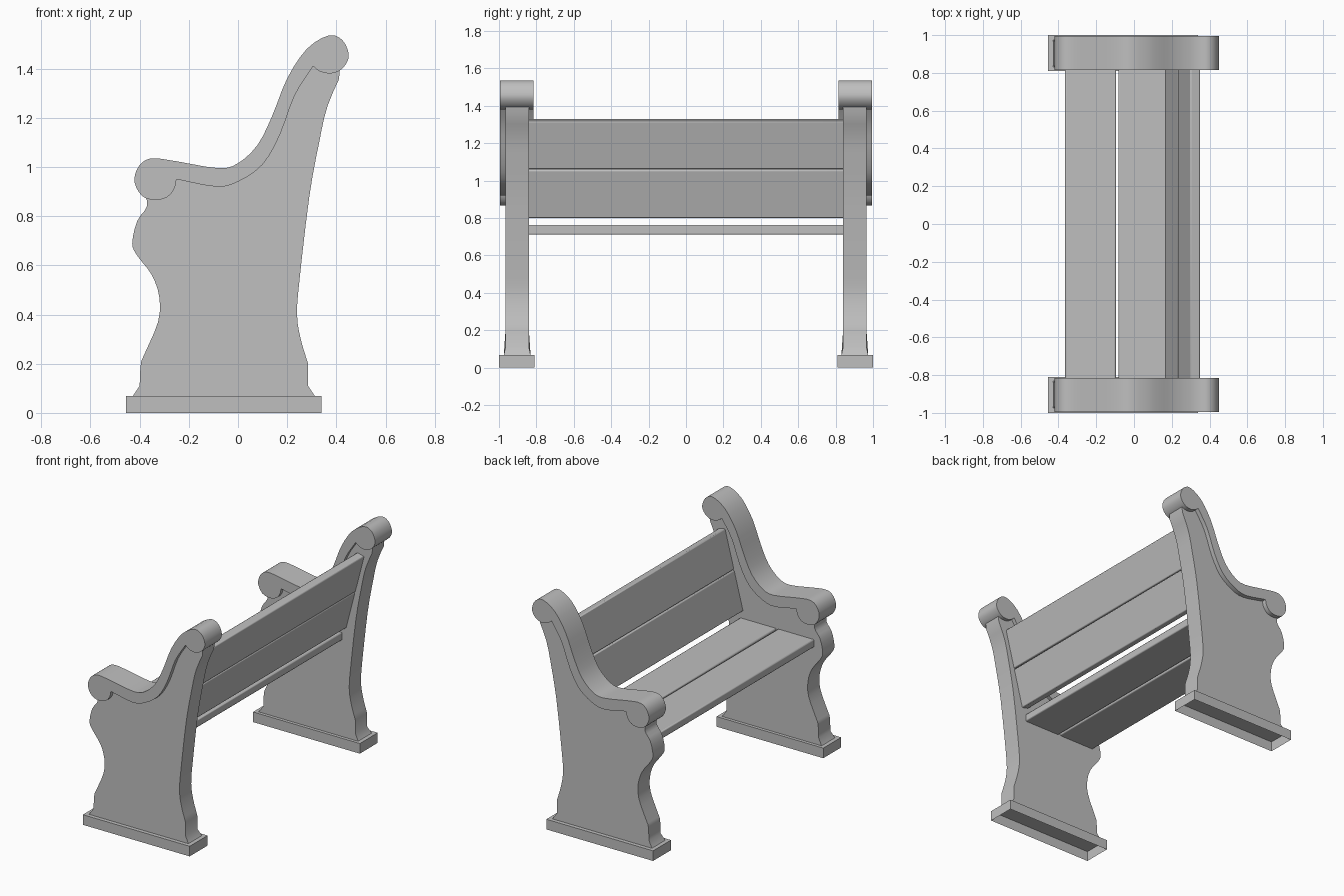
import bpy, bmesh, math
from mathutils import Vector

cube = bpy.data.objects.get("Cube")
if cube:
    bpy.data.objects.remove(cube, do_unlink=True)

stone = bpy.data.materials.new("warmless grey")
stone.use_nodes = True
GREY = (0.52, 0.52, 0.52, 1)
stone.diffuse_color = GREY
stone.node_tree.nodes["Principled BSDF"].inputs["Base Color"].default_value = GREY


def spline(pts, steps=3):
    """Smooth curve through the points; the last point is left to the next run."""
    p = [Vector(q) for q in pts]
    p = [p[0] * 2 - p[1]] + p + [p[-1] * 2 - p[-2]]
    out = []
    for a, b, c, d in zip(p, p[1:], p[2:], p[3:]):
        for i in range(steps):
            t = i / steps
            out.append(0.5 * (2 * b + (c - a) * t + (2 * a - 5 * b + 4 * c - d) * t * t
                              + (3 * b - a - 3 * c + d) * t ** 3))
    return out


def extrude(name, outline, y0, y1, flare=None, bevel=0, open_bottom=False):
    """Extrude an x-z outline from y0 to y1."""
    bm = bmesh.new()
    face = bm.faces.new([bm.verts.new((x, y0, z)) for x, z in outline])
    ext = bmesh.ops.extrude_face_region(bm, geom=[face])["geom"]
    for v in ext:
        if isinstance(v, bmesh.types.BMVert):
            v.co.y = y1
    mid = (y0 + y1) / 2
    if flare:
        height, scale = flare
        for v in bm.verts:
            if v.co.z < height:
                v.co.y = mid + (v.co.y - mid) * scale
    bmesh.ops.recalc_face_normals(bm, faces=bm.faces)
    if open_bottom:
        bm.faces.ensure_lookup_table()
        low = [f for f in bm.faces if f.normal.z < -0.9]
        bmesh.ops.delete(bm, geom=low, context="FACES_ONLY")
    mesh = bpy.data.meshes.new(name)
    bm.to_mesh(mesh)
    bm.free()
    obj = bpy.data.objects.new(name, mesh)
    bpy.context.collection.objects.link(obj)
    mesh.materials.append(stone)
    if bevel:
        mod = obj.modifiers.new("soft edges", "BEVEL")
        mod.width = bevel
        mod.segments = 2
    bpy.ops.object.select_all(action="DESELECT")
    obj.select_set(True)
    bpy.context.view_layer.objects.active = obj
    bpy.ops.object.shade_smooth_by_angle(angle=math.radians(35))
    return obj


# Side panel: wavy front edge, sloping back edge, top hidden inside the cap
front_edge = spline([(-.38, .9), (-.37, .84), (-.41, .78), (-.43, .69), (-.41, .64),
                     (-.35, .56), (-.32, .47), (-.325, .37), (-.38, .24), (-.395, .2),
                     (-.4, .11)]) + [Vector((-.4, .11)), Vector((-.43, .065))]
back_edge = [Vector((.315, .065)), Vector((.285, .11))] + spline(
    [(.285, .2), (.255, .3), (.24, .4), (.25, .54), (.29, .88), (.33, 1.1),
     (.365, 1.25), (.435, 1.41)])
hidden_top = [Vector(q) for q in [(.42, 1.46), (.33, 1.47), (.25, 1.38), (.19, 1.23),
                                  (.12, 1.08), (.03, .98), (-.09, .955), (-.33, .98)]]
panel = front_edge + back_edge + hidden_top

# Armrest cap: a band with a scroll at each end
cap = spline([(-.25, .95), (-.26, .91), (-.29, .876), (-.34, .866), (-.39, .882),
              (-.42, .935), (-.413, .985), (-.385, 1.022), (-.34, 1.035), (-.25, 1.023),
              (-.08, .995), (0, 1.015), (.08, 1.09), (.14, 1.21), (.2, 1.36), (.28, 1.48),
              (.37, 1.535), (.425, 1.515), (.45, 1.46), (.44, 1.42), (.41, 1.39),
              (.37, 1.38), (.33, 1.39), (.305, 1.41)])
cap += spline([(.305, 1.41), (.23, 1.29), (.17, 1.13), (.1, 1.01), (0, .94),
               (-.09, .92), (-.25, .95)])

plinth = [(-.455, 0), (.34, 0), (.34, .068), (-.455, .068)]

for side, s in (("left", 1), ("right", -1)):
    extrude("end_panel_" + side, panel, s * .84, s * .965, flare=(.1, 1.15))
    extrude("armrest_cap_" + side, cap, s * .815, s * .995)
    extrude("plinth_" + side, plinth, s * .81, s, open_bottom=True)


def slat(name, start, along, length, thick):
    """Plank whose section starts at a corner and runs along a direction."""
    a = Vector(start)
    d = Vector(along).normalized()
    n = Vector((d.y, -d.x))
    outline = [a, a + d * length, a + d * length + n * thick, a + n * thick]
    extrude(name, outline, -.85, .85, bevel=.007)


# Seat planks
for i, x in enumerate((-.365, -.083)):
    slat(f"seat_slat_{i + 1}", (x, .763), (1, 0), .27, .052)

# Leaning backrest planks
lean = Vector((.135, .52)).normalized()
for i in range(2):
    slat(f"back_slat_{i + 1}", Vector((.163, .813)) + lean * .27 * i, lean, .266, .055)
